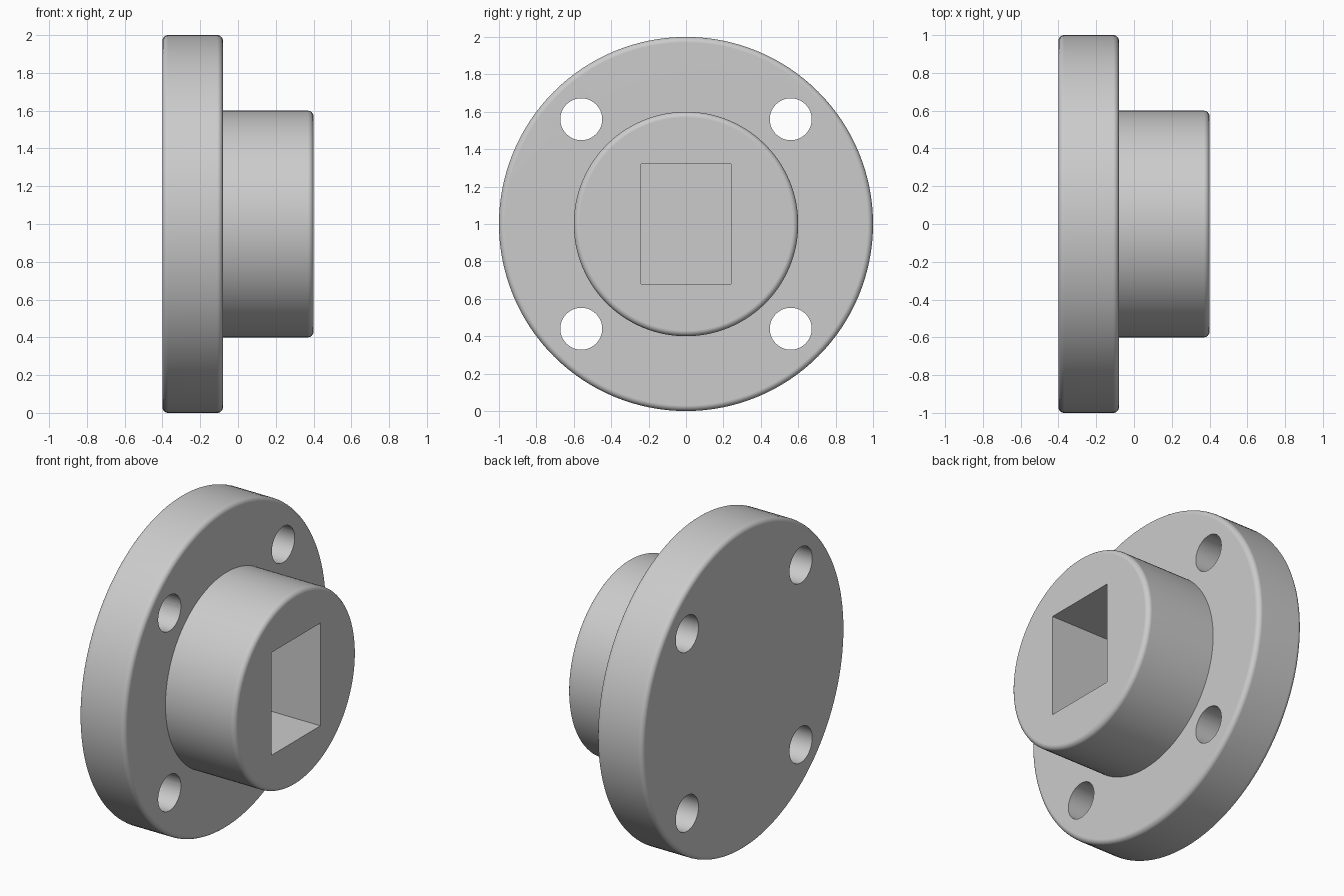
import bpy
import bmesh
from math import cos, sin, pi, radians
from mathutils import Matrix, Vector

cube = bpy.data.objects.get("Cube")
if cube:
    bpy.data.objects.remove(cube, do_unlink=True)

SEGMENTS = 128
BACK, STEP, FRONT = -0.4, -0.08, 0.4    # stations along x
FLANGE_R, HUB_R, FILLET = 1.0, 0.6, 0.03
CENTRE = Vector((0, 0, 1))

# Single metal grey
grey = bpy.data.materials.new("machined_grey")
grey.use_nodes = True
grey.diffuse_color = (0.6, 0.6, 0.6, 1)
grey.node_tree.nodes["Principled BSDF"].inputs["Base Color"].default_value = grey.diffuse_color


def make_object(name, bm):
    bmesh.ops.recalc_face_normals(bm, faces=bm.faces)
    mesh = bpy.data.meshes.new(name)
    bm.to_mesh(mesh)
    bm.free()
    mesh.materials.append(grey)
    obj = bpy.data.objects.new(name, mesh)
    bpy.context.collection.objects.link(obj)
    return obj


def rounded_corner(x, r, start, steps=6):
    """Quarter-round profile points about (x, r), sweeping clockwise."""
    angles = [start - pi / 2 * i / steps for i in range(steps + 1)]
    return [(x + FILLET * cos(a), r + FILLET * sin(a)) for a in angles]


# Flange and hub: one turned profile, spun about the x axis
profile = [(BACK, 0)]
profile += rounded_corner(BACK + FILLET, FLANGE_R - FILLET, pi)
profile += rounded_corner(STEP - FILLET, FLANGE_R - FILLET, pi / 2)
profile += [(STEP, HUB_R)]
profile += rounded_corner(FRONT - FILLET, HUB_R - FILLET, pi / 2)
profile += [(FRONT, 0)]

bm = bmesh.new()
verts = [bm.verts.new((x, 0, 1 + r)) for x, r in profile]
edges = [bm.edges.new(pair) for pair in zip(verts, verts[1:])]
bmesh.ops.spin(bm, geom=verts + edges, cent=CENTRE, axis=(1, 0, 0),
               angle=2 * pi, steps=SEGMENTS)
bmesh.ops.remove_doubles(bm, verts=bm.verts, dist=0.0001)
# Merge the triangle fans into flat end discs
bmesh.ops.dissolve_verts(bm, verts=[v for v in bm.verts if (v.co - CENTRE).yz.length < 0.001])
body = make_object("flanged_hub", bm)

# Cutter: four bolt holes through the flange and a blind rectangular socket
bm = bmesh.new()
for sy in (-1, 1):
    for sz in (-1, 1):
        place = Matrix.Translation((-0.24, 0.56 * sy, 1 + 0.56 * sz)) @ Matrix.Rotation(pi / 2, 4, 'Y')
        bmesh.ops.create_cone(bm, cap_ends=True, segments=48, radius1=0.112,
                              radius2=0.112, depth=0.6, matrix=place)
socket = Matrix.Translation((0.22, 0, 1)) @ Matrix.Diagonal((0.6, 0.48, 0.64, 1))
bmesh.ops.create_cube(bm, size=1, matrix=socket)
cutter = make_object("hole_cutter", bm)
cutter.hide_render = True

cut = body.modifiers.new("holes", 'BOOLEAN')
cut.operation = 'DIFFERENCE'
cut.solver = 'EXACT'
cut.object = cutter
bpy.context.view_layer.objects.active = body
for obj in bpy.context.selected_objects:
    obj.select_set(False)
body.select_set(True)
bpy.ops.object.modifier_apply(modifier=cut.name)
bpy.data.objects.remove(cutter, do_unlink=True)

# Smooth turned surfaces, with sharp rims and clean flat faces
bpy.ops.object.shade_smooth_by_angle(angle=radians(30))
weighted = body.modifiers.new("flat_face_normals", 'WEIGHTED_NORMAL')
weighted.keep_sharp = True
